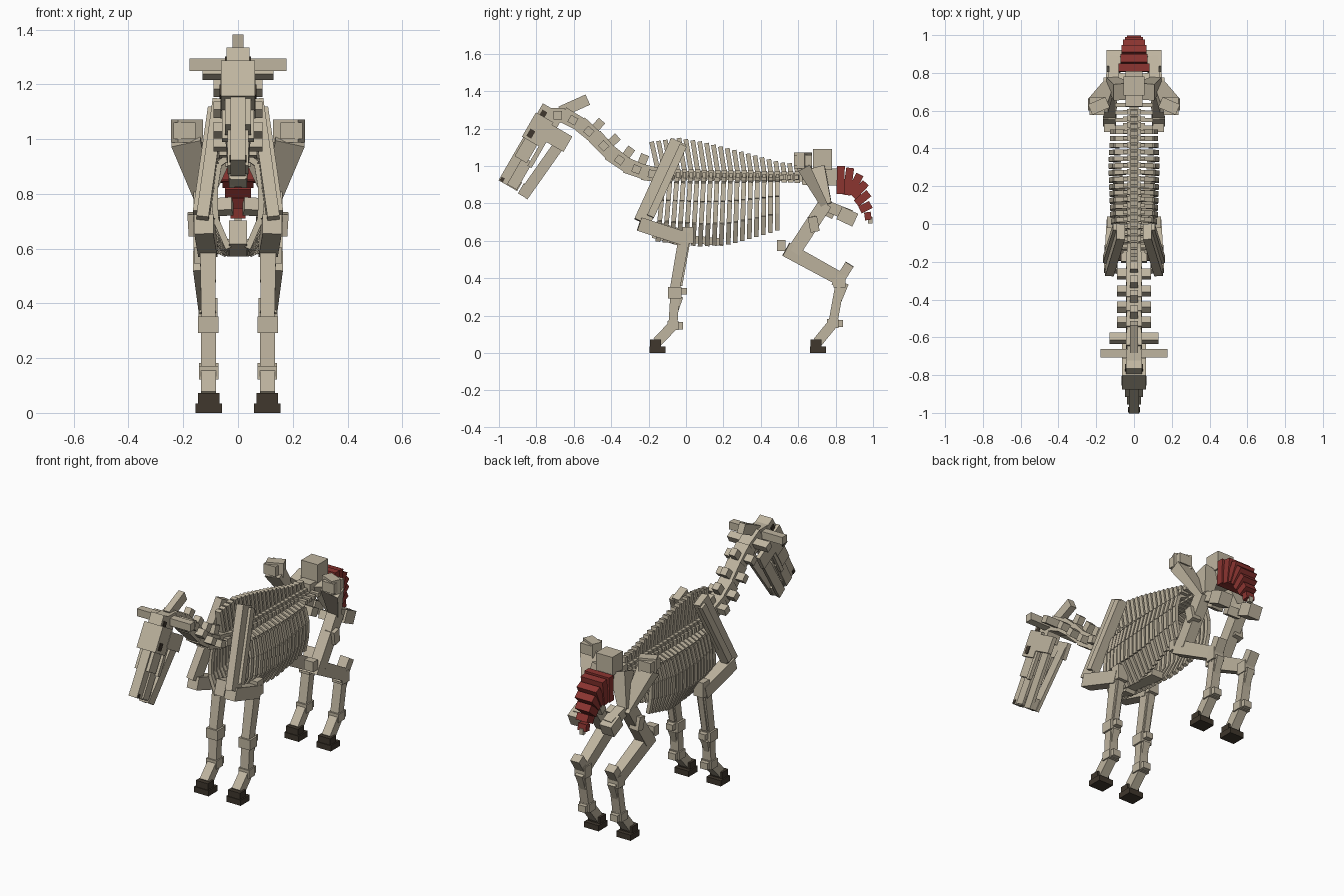
import bpy, bmesh, math
from mathutils import Vector

if "Cube" in bpy.data.objects:
    bpy.data.objects.remove(bpy.data.objects["Cube"], do_unlink=True)


def material(name, rgb):
    m = bpy.data.materials.new(name)
    m.use_nodes = True
    m.diffuse_color = (*rgb, 1)
    bsdf = m.node_tree.nodes["Principled BSDF"]
    bsdf.inputs["Base Color"].default_value = (*rgb, 1)
    bsdf.inputs["Roughness"].default_value = 0.9
    return m


BONE = material("bone", (0.52, 0.46, 0.35))
DARK = material("dark horn", (0.05, 0.038, 0.026))
RED = material("tail red", (0.26, 0.035, 0.03))


def beam(p0, p1, w, h, taper=1.0):
    """Box running from p0 to p1: w across (near x), h in depth."""
    p0, p1 = Vector(p0), Vector(p1)
    d = (p1 - p0).normalized()
    s = Vector((1, 0, 0))
    s = (s - d * s.dot(d)).normalized()
    n = d.cross(s)
    out = []
    for p, k in ((p0, 1.0), (p1, taper)):
        for a, b in ((-1, -1), (1, -1), (1, 1), (-1, 1)):
            out.append(p + s * (a * w * k / 2) + n * (b * h * k / 2))
    return out


def box(c, size):
    x, y, z = c
    return beam((x, y, z - size[2] / 2), (x, y, z + size[2] / 2), size[0], size[1])


def part(name, beams, mat=BONE, mirror=False):
    """One object made of boxes; mirror also makes the other side."""
    for side, sx in ((("left_", 1), ("right_", -1)) if mirror else (("", 1),)):
        bm = bmesh.new()
        for pts in beams:
            v = [bm.verts.new((p.x * sx, p.y, p.z)) for p in pts]
            for f in ((0, 1, 2, 3), (4, 5, 6, 7), (0, 1, 5, 4),
                      (1, 2, 6, 5), (2, 3, 7, 6), (3, 0, 4, 7)):
                bm.faces.new([v[i] for i in f])
        bmesh.ops.recalc_face_normals(bm, faces=bm.faces)
        me = bpy.data.meshes.new(side + name)
        bm.to_mesh(me)
        bm.free()
        me.materials.append(mat)
        bpy.context.collection.objects.link(bpy.data.objects.new(side + name, me))


def lerp(table, t):
    """Piecewise linear lookup in (t, value) pairs."""
    for (a, va), (b, vb) in zip(table, table[1:]):
        if t <= b:
            return va + (vb - va) * max(0, (t - a) / (b - a))
    return table[-1][1]


# Head: u runs from poll to muzzle, v from brow to jaw
def hp(x, u, v):
    return (x, -0.765 - 0.5 * u + 0.866 * v, 1.335 - 0.866 * u - 0.5 * v)


def head(x, u0, u1, v0, v1, w, taper=1.0):
    m = (v0 + v1) / 2
    return beam(hp(x, u0, m), hp(x, u1, m), w, v1 - v0, taper)


part("cranium", [head(0, 0.0, 0.10, 0.0, 0.13, 0.085),
                 head(0, 0.06, 0.21, -0.008, 0.10, 0.125)])
part("nose_bone", [head(0, 0.2, 0.475, 0.0, 0.05, 0.055),
                   head(0, 0.2, 0.32, 0.01, 0.085, 0.095)])
part("upper_jaw", [head(0.025, 0.3, 0.47, 0.05, 0.11, 0.025)], mirror=True)
part("upper_teeth", [head(0, 0.42, 0.475, 0.04, 0.115, 0.055)])
part("cheek", [head(0.052, 0.075, 0.17, 0.09, 0.225, 0.025),
               head(0.048, 0.17, 0.33, 0.095, 0.12, 0.02)], mirror=True)
part("lower_jaw", [beam(hp(0.047, 0.1, 0.19), hp(0.022, 0.483, 0.155), 0.02, 0.06)],
     mirror=True)
part("chin", [head(0, 0.42, 0.484, 0.125, 0.182, 0.055)])
part("eye_socket", [head(0.063, 0.15, 0.195, 0.01, 0.04, 0.008),
                    head(0.043, 0.03, 0.075, 0.015, 0.045, 0.008)], DARK, True)
part("nostril", [head(0.027, 0.45, 0.472, 0.005, 0.025, 0.008)], DARK, True)
part("ear_bar", [box((0, -0.685, 1.272), (0.355, 0.045, 0.045))])
part("poll_crest", [beam((0, -0.67, 1.29), (0, -0.525, 1.355), 0.04, 0.06)])

# Neck vertebrae with side bars and top blocks
neck = [(-0.74, 1.27), (-0.65, 1.27), (-0.56, 1.22), (-0.48, 1.15),
        (-0.40, 1.065), (-0.31, 1.0), (-0.22, 0.965), (-0.14, 0.95)]
wide = [0, 0.26, 0.18, 0.18, 0.18, 0.18, 0.14]
for i, (a, b) in enumerate(zip(neck, neck[1:])):
    pa, pb = Vector((0, *a)), Vector((0, *b))
    d = (pb - pa).normalized()
    n = Vector((0, -d.z, d.y))
    mid = (pa + pb) / 2
    bits = [beam(pa - d * 0.012, pb + d * 0.004, 0.085, 0.085, 0.88)]
    if wide[i]:
        bits.append(beam(mid - d * 0.022, mid + d * 0.022, wide[i], 0.042))
    if 1 < i < 6:
        q = mid + d * 0.015
        bits.append(beam(q + n * 0.03, q + n * 0.09, 0.04, 0.045))
    part("neck_vertebra_%d" % (i + 1), bits)

# Back vertebrae and their tall spines
top = [(-0.18, 1.13), (-0.04, 1.15), (0.08, 1.13), (0.3, 1.075), (0.5, 1.02), (0.6, 1.01)]
lean = [(-0.18, 0.035), (0.0, 0.03), (0.6, 0.005)]
bodies, spines = [], []
for i in range(22):
    y = -0.15 + i * 0.0355
    z = 0.955 - 0.02 * (y + 0.15)
    bodies.append(box((0, y, z), (0.075, 0.029, 0.06)))
    bodies.append(box((0, y, z), (0.115, 0.018, 0.03)))
    k = lerp(lean, y)
    spines.append(beam((0, y, z + 0.02), (0, y - k, lerp(top, y - k)), 0.035, 0.025))
bodies.append(beam((0, -0.17, 0.955), (0, 0.64, 0.94), 0.05, 0.045))
part("back_vertebrae", bodies)
part("back_spines", spines)
part("loin_bars", [box((0, y, 0.94), (0.2, 0.022, 0.022)) for y in (0.51, 0.55, 0.59, 0.63)])

# Rib cage: each rib bends through five points
bottom = [(-0.12, 0.60), (0.1, 0.575), (0.25, 0.585), (0.5, 0.66)]
bulge = [(-0.12, 0.085), (0.05, 0.115), (0.3, 0.125), (0.5, 0.115)]
foot = [(-0.12, 0.035), (0.12, 0.04), (0.3, 0.075), (0.5, 0.095)]
ribs = []
for i in range(18):
    y = -0.12 + i * 0.0358
    zb, xb, xf = lerp(bottom, y), lerp(bulge, y), lerp(foot, y)
    h = 0.94 - zb
    lead = -0.03 * (1 - i / 17)
    path = [(0.025, 0), (xb * 0.82, 0.09), (xb, 0.36), (xb * 0.97, 0.68), (xf, 1.0)]
    pts = [(x, y + lead * t, 0.94 - h * t) for x, t in path]
    ribs += [beam(a, b, 0.022, 0.025) for a, b in zip(pts, pts[1:])]
part("ribs", ribs, mirror=True)
part("breastbone", [beam((0, -0.17, 0.66), (0, -0.02, 0.615), 0.065, 0.09),
                    beam((0, -0.04, 0.615), (0, 0.2, 0.592), 0.08, 0.04)])

# Front legs
part("shoulder_blade", [beam((0.07, -0.04, 1.13), (0.13, -0.235, 0.70), 0.045, 0.09),
                        beam((0.095, -0.015, 1.11), (0.15, -0.19, 0.73), 0.03, 0.04)],
     mirror=True)
part("upper_arm", [beam((0.125, -0.25, 0.69), (0.11, 0.01, 0.605), 0.07, 0.075),
                   box((0.11, 0.01, 0.63), (0.065, 0.06, 0.09))], mirror=True)
part("forearm", [beam((0.11, -0.005, 0.64), (0.108, -0.062, 0.33), 0.06, 0.062, 0.85),
                 beam((0.108, 0.01, 0.61), (0.108, -0.035, 0.36), 0.035, 0.03)], mirror=True)
part("front_knee", [box((0.108, -0.06, 0.322), (0.075, 0.07, 0.06)),
                    box((0.108, -0.015, 0.33), (0.045, 0.04, 0.035))], mirror=True)


def lower_leg(name, knee, fet, heel):
    """Cannon, fetlock, pastern and hoof below a knee or hock."""
    y, z = fet
    part(name + "_cannon", [beam((0.108, *knee), (0.107, y, z), 0.055, 0.048),
                            beam((0.108, knee[0] + 0.035, knee[1] - 0.01),
                                 (0.108, y + 0.02, z + 0.07), 0.05, 0.02, 0.6)], mirror=True)
    part(name + "_fetlock", [box((0.107, y, z), (0.07, 0.06, 0.05)),
                             box((0.107, y + 0.035, z), (0.05, 0.04, 0.04))], mirror=True)
    part(name + "_pastern", [beam((0.107, y, z), (0.107, heel + 0.04, 0.06), 0.055, 0.055)],
         mirror=True)
    part(name + "_hoof", [box((0.107, heel + 0.04, 0.017), (0.096, 0.086, 0.034)),
                          box((0.107, heel + 0.03, 0.052), (0.08, 0.058, 0.04))], DARK, True)


lower_leg("front", (-0.06, 0.31), (-0.07, 0.147), -0.193)
lower_leg("hind", (0.825, 0.38), (0.785, 0.158), 0.665)

# Pelvis
part("rump_bone", [beam((0, 0.62, 0.945), (0, 0.84, 0.94), 0.09, 0.09),
                   box((0, 0.73, 1.035), (0.11, 0.10, 0.11))])
part("hip_point", [beam((0.14, 0.645, 1.03), (0.232, 0.605, 1.03), 0.06, 0.085),
                   box((0.195, 0.625, 1.03), (0.08, 0.095, 0.06))], mirror=True)
part("hip_wing", [beam((0.19, 0.625, 1.0), (0.125, 0.75, 0.77), 0.11, 0.07, 0.5),
                  beam((0.06, 0.70, 0.98), (0.12, 0.755, 0.79), 0.10, 0.09, 0.55)],
     mirror=True)
part("seat_bone", [beam((0.11, 0.74, 0.79), (0.10, 0.88, 0.735), 0.055, 0.06),
                   beam((0.105, 0.82, 0.75), (0.105, 0.905, 0.71), 0.08, 0.075),
                   beam((0.02, 0.76, 0.755), (0.105, 0.77, 0.75), 0.05, 0.05)], mirror=True)

# Hind legs
part("thigh", [beam((0.13, 0.745, 0.80), (0.13, 0.575, 0.54), 0.065, 0.075),
               beam((0.155, 0.675, 0.73), (0.15, 0.69, 0.65), 0.06, 0.05)], mirror=True)
part("kneecap", [box((0.13, 0.51, 0.575), (0.06, 0.045, 0.06))], mirror=True)
part("shin", [beam((0.13, 0.535, 0.555), (0.112, 0.835, 0.39), 0.068, 0.08, 0.9)], mirror=True)
part("hock", [beam((0.11, 0.80, 0.355), (0.115, 0.875, 0.475), 0.06, 0.05),
              box((0.11, 0.82, 0.385), (0.07, 0.065, 0.07))], mirror=True)

# Tail: fanned red blocks, narrowing to a bone tip
outer = [(0.828, 1.0), (0.878, 0.99), (0.93, 0.955), (0.962, 0.91),
         (0.978, 0.855), (0.988, 0.795), (0.99, 0.735)]
inner = [(0.826, 0.85), (0.858, 0.845), (0.878, 0.85), (0.893, 0.835),
         (0.91, 0.80), (0.93, 0.765), (0.955, 0.73)]
widths = [0.165, 0.145, 0.13, 0.115, 0.095, 0.075, 0.055]
for i, (a, b, w) in enumerate(zip(outer, inner, widths)):
    part("tail_block_%d" % (i + 1), [beam((0, *b), (0, *a), w, 0.042)], RED)
part("tail_tip", [box((0, 0.985, 0.71), (0.025, 0.022, 0.035))])
